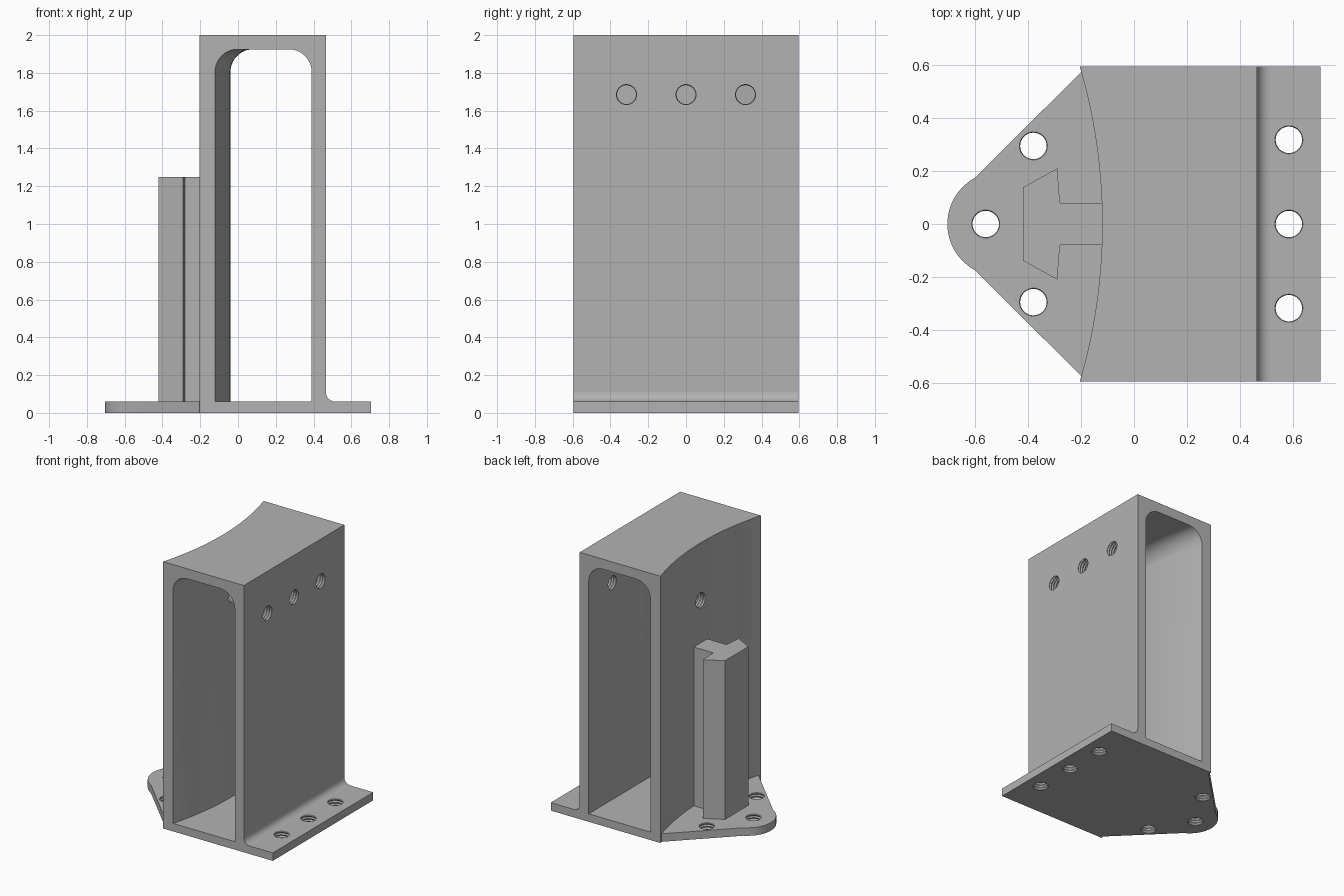
import bpy, bmesh
from math import sin, cos, pi, sqrt, radians
from mathutils import Vector

cube = bpy.data.objects.get("Cube")
if cube:
    bpy.data.objects.remove(cube, do_unlink=True)

steel = bpy.data.materials.new("plain grey")
GREY = (0.45, 0.45, 0.45, 1)
steel.diffuse_color = GREY
steel.use_nodes = True
next(n for n in steel.node_tree.nodes
     if n.type == 'BSDF_PRINCIPLED').inputs["Base Color"].default_value = GREY

HALF = 0.595      # half depth of the bracket
PLATE = 0.06      # base plate thickness
BOW = 2.125       # radius of the concave wall
BOW_X = -0.12 - BOW


def loft(name, rings):
    """Skin a list of equal-length point rings and cap both ends."""
    bm = bmesh.new()
    loops = [[bm.verts.new(p) for p in ring] for ring in rings]
    n = len(loops[0])
    for a, b in zip(loops, loops[1:]):
        for i in range(n):
            j = (i + 1) % n
            bm.faces.new((a[i], a[j], b[j], b[i]))
    bm.faces.new(loops[0])
    bm.faces.new(loops[-1])
    bmesh.ops.recalc_face_normals(bm, faces=bm.faces)
    mesh = bpy.data.meshes.new(name)
    bm.to_mesh(mesh)
    bm.free()
    mesh.materials.append(steel)
    obj = bpy.data.objects.new(name, mesh)
    bpy.context.collection.objects.link(obj)
    return obj


def prism(name, plan, z0, z1):
    return loft(name, [[(x, y, z) for x, y in plan] for z in (z0, z1)])


def arc(cx, cy, r, a0, a1, n):
    return [(cx + r * cos(radians(a0 + (a1 - a0) * i / n)),
             cy + r * sin(radians(a0 + (a1 - a0) * i / n))) for i in range(n + 1)]


def bow_x(y, r=BOW):
    return BOW_X + sqrt(r * r - y * y)


def thread_cutter(start, axis, length):
    """Ridged round cutter running from start along axis."""
    axis = Vector(axis)
    u = axis.orthogonal().normalized()
    v = axis.cross(u)
    steps = round(length / 0.01)
    rings = []
    for k in range(steps + 1):
        r = 0.05 if k % 2 else 0.056
        c = Vector(start) + axis * (length * k / steps)
        rings.append([c + r * (u * cos(2 * pi * i / 32) + v * sin(2 * pi * i / 32))
                      for i in range(32)])
    return loft("hole_cutter", rings)


def cut(obj, cutters):
    for c in cutters:
        c.hide_render = True
        mod = obj.modifiers.new("cut", 'BOOLEAN')
        mod.operation = 'DIFFERENCE'
        mod.solver = 'EXACT'
        mod.object = c
        bpy.context.view_layer.objects.active = obj
        bpy.ops.object.modifier_apply(modifier=mod.name)
        bpy.data.objects.remove(c, do_unlink=True)


# Base plate: rounded nose, tapered sides, rectangular heel
upper = [(-0.6, 0.175), (-0.199, 0.575), (bow_x(HALF), HALF), (0.705, HALF)]
nose = arc(-0.507, 0, 0.198, 242, 118, 24)
plan = nose[1:-1] + upper + [(x, -y) for x, y in reversed(upper)]
base = prism("base_plate", plan, 0, PLATE)
spots = [(-0.56, 0), (-0.38, 0.295), (-0.38, -0.295),
         (0.585, 0.318), (0.585, 0), (0.585, -0.318)]
cut(base, [thread_cutter((x, y, -0.035), (0, 0, 1), 0.13) for x, y in spots])

# Tower with one concave wall
ys = [HALF * (1 - i / 20) for i in range(41)]
tower = prism("tower", [(bow_x(y), y) for y in ys] + [(0.465, -HALF), (0.465, HALF)],
              PLATE, 2)

# Round-topped tunnel whose one side follows the concave wall
rings = []
for i in range(45):
    y = -0.66 + 0.03 * i
    left = bow_x(y, BOW + 0.08)
    section = ([(left, 0.0)] + arc(left + 0.12, 1.805, 0.12, 180, 90, 10)
               + arc(0.27, 1.805, 0.12, 90, 0, 10) + [(0.39, 0.0)])
    rings.append([(x, y, z) for x, z in section])
tunnel = loft("tunnel_cutter", rings)
wall_holes = [thread_cutter((0.3, y, 1.685), (1, 0, 0), 0.25)
              for y in (-0.315, 0, 0.315)]
cut(tower, [tunnel] + wall_holes + [thread_cutter((-0.2, 0, 1.57), (1, 0, 0), 0.25)])

# Fillet between tower and heel
corner = [(0.465, PLATE)] + arc(0.515, PLATE + 0.05, 0.05, 270, 180, 8)
fillet = loft("heel_fillet", [[(x, y, z) for x, z in corner] for y in (-HALF, HALF)])

# Upright T-shaped guide rail joined to the concave wall
side = [(-0.42, 0.138), (-0.29, 0.21), (-0.28, 0.08), (-0.11, 0.08)]
rail = prism("guide_rail", side + [(x, -y) for x, y in reversed(side)], PLATE, 1.25)

# Smooth curves, keep edges crisp
bpy.ops.object.select_all(action='DESELECT')
for obj in (base, tower, fillet):
    obj.select_set(True)
bpy.context.view_layer.objects.active = tower
bpy.ops.object.shade_smooth_by_angle(angle=radians(25))
